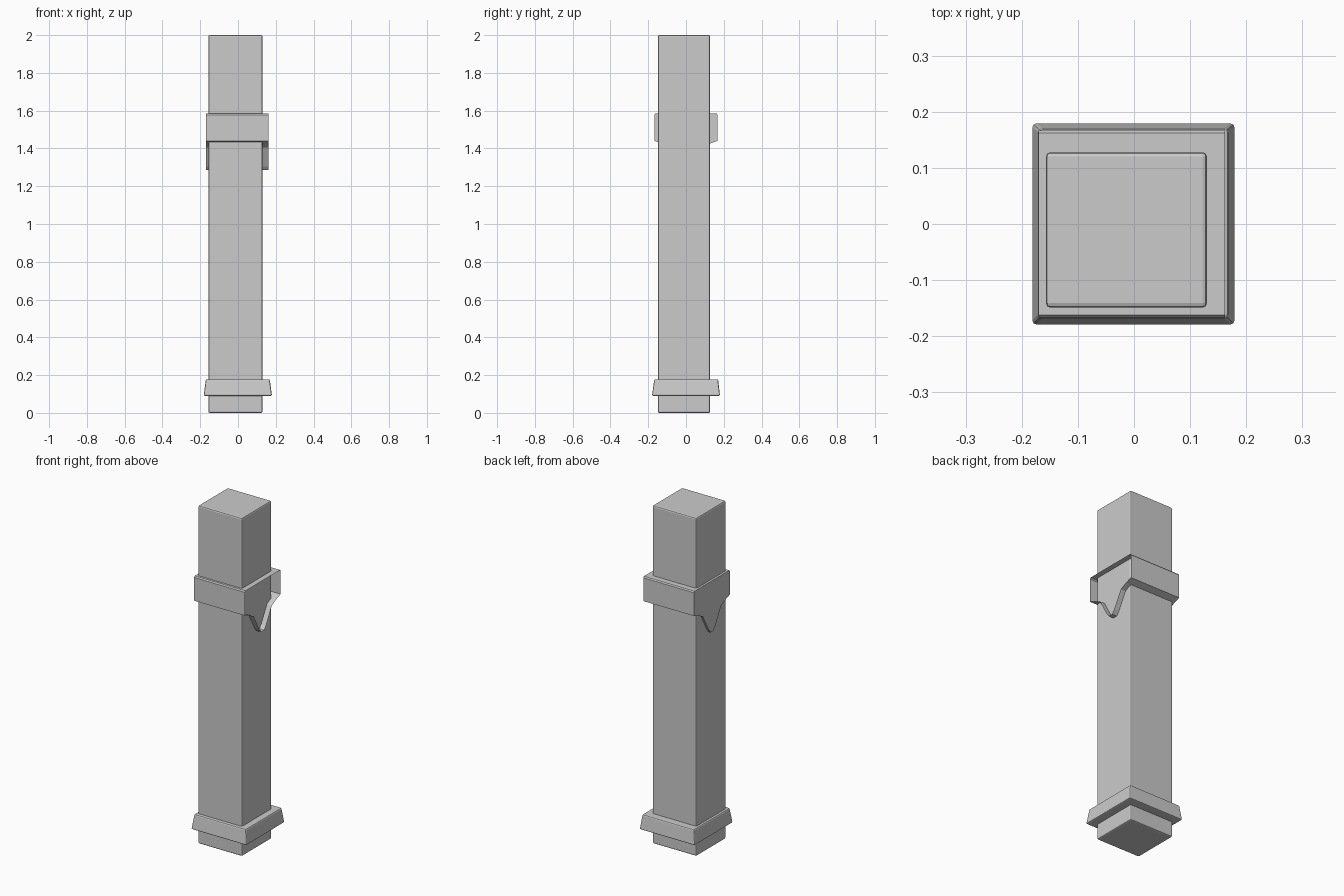
import bpy, bmesh

if "Cube" in bpy.data.objects:
    bpy.data.objects.remove(bpy.data.objects["Cube"])


def make_object(name, bm, bevel=0.0):
    bmesh.ops.recalc_face_normals(bm, faces=bm.faces[:])
    mesh = bpy.data.meshes.new(name)
    bm.to_mesh(mesh)
    bm.free()
    obj = bpy.data.objects.new(name, mesh)
    bpy.context.collection.objects.link(obj)
    if bevel:
        mod = obj.modifiers.new("edge_bevel", 'BEVEL')
        mod.width = bevel
        mod.segments = 2
    return obj


def block(name, bottom, top, z0, z1, bevel):
    """Box or frustum; bottom and top are (x0, x1, y0, y1)."""
    bm = bmesh.new()
    rings = []
    for (x0, x1, y0, y1), z in ((bottom, z0), (top, z1)):
        rings.append([bm.verts.new((x, y, z)) for x, y in
                      ((x0, y0), (x1, y0), (x1, y1), (x0, y1))])
    lo, hi = rings
    bm.faces.new(lo[::-1])
    bm.faces.new(hi)
    for i in range(4):
        j = (i + 1) % 4
        bm.faces.new((lo[i], lo[j], hi[j], hi[i]))
    return make_object(name, bm, bevel)


# Square post
post = (-0.157, 0.130, -0.149, 0.128)
block("post", post, post, 0.0, 2.0, 0.008)

# Tapered base collar
block("base_collar", (-0.182, 0.180, -0.180, 0.180),
      (-0.170, 0.168, -0.168, 0.170), 0.09, 0.178, 0.007)

# Upper collar: pointed side profile run along x, open on the +x end
half = [(0.162, 1.585), (0.167, 1.578), (0.167, 1.440), (0.125, 1.425),
        (0.085, 1.405), (0.030, 1.305), (0.014, 1.285)]
profile = half + [(-y, z) for y, z in reversed(half)]
bm = bmesh.new()
left = [bm.verts.new((-0.170, y, z)) for y, z in profile]
right = [bm.verts.new((0.162, y, z)) for y, z in profile]
bm.faces.new(left)
for i in range(len(profile)):
    j = (i + 1) % len(profile)
    bm.faces.new((left[i], right[i], right[j], left[j]))
make_object("upper_collar", bm)
